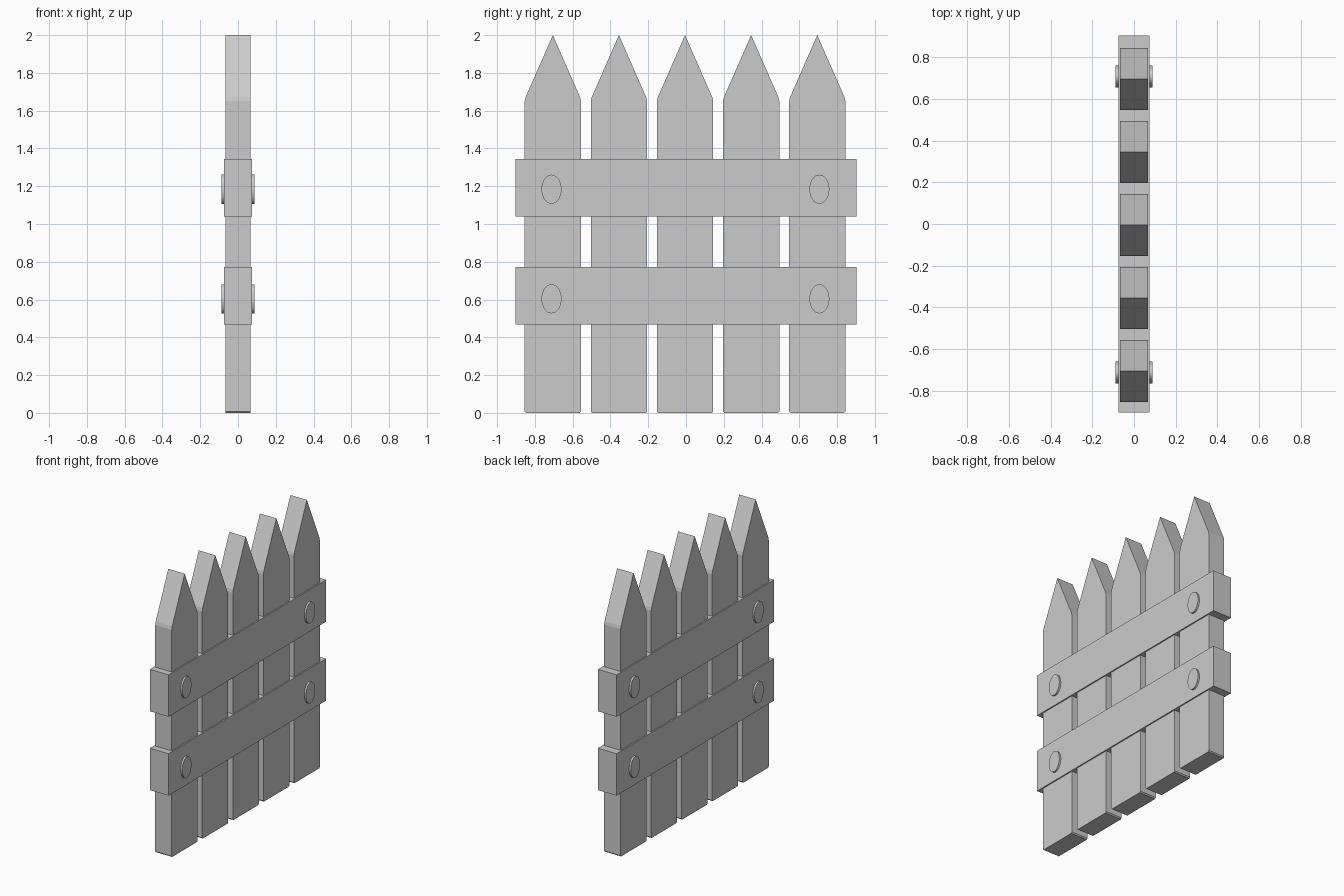
import bpy, bmesh, math

if "Cube" in bpy.data.objects:
    bpy.data.objects.remove(bpy.data.objects["Cube"])


def add_object(name, bm):
    bmesh.ops.recalc_face_normals(bm, faces=bm.faces[:])
    mesh = bpy.data.meshes.new(name)
    bm.to_mesh(mesh)
    bm.free()
    obj = bpy.data.objects.new(name, mesh)
    bpy.context.collection.objects.link(obj)
    return obj


def extrude_profile(name, points, half_depth):
    """Extrude a (y, z) outline along x, centred on x = 0."""
    bm = bmesh.new()
    face = bm.faces.new([bm.verts.new((-half_depth, y, z)) for y, z in points])
    res = bmesh.ops.extrude_face_region(bm, geom=[face])
    verts = [g for g in res["geom"] if isinstance(g, bmesh.types.BMVert)]
    bmesh.ops.translate(bm, verts=verts, vec=(2 * half_depth, 0, 0))
    return add_object(name, bm)


# Pointed pickets with slightly eased corners
HALF = 0.149
right_side = [(HALF - 0.007, 0), (HALF, 0.008), (HALF, 1.65), (HALF - 0.005, 1.672)]
for i in range(5):
    c = -0.005 + (i - 2) * 0.35
    outline = [(c + y, z) for y, z in right_side]
    outline.append((c, 2.0))
    outline += [(c - y, z) for y, z in reversed(right_side)]
    extrude_profile(f"picket_{i + 1}", outline, 0.066)

# Cross rails, each with two oval pegs running right through
for label, low, high, peg_z in (("lower", 0.468, 0.772, 0.604),
                                ("upper", 1.04, 1.344, 1.184)):
    extrude_profile(f"{label}_rail",
                    [(-0.902, low), (0.902, low), (0.902, high), (-0.902, high)], 0.075)
    for side, y in (("left", -0.712), ("right", 0.706)):
        bpy.ops.mesh.primitive_cylinder_add(vertices=32, radius=1, depth=2,
                                            location=(0, y, peg_z),
                                            rotation=(0, math.pi / 2, 0))
        peg = bpy.context.object
        peg.name = f"{label}_{side}_peg"
        peg.scale = (0.077, 0.053, 0.088)
        bpy.ops.object.transform_apply(location=False, rotation=True, scale=True)
        bpy.ops.object.shade_smooth_by_angle(angle=math.radians(40))
